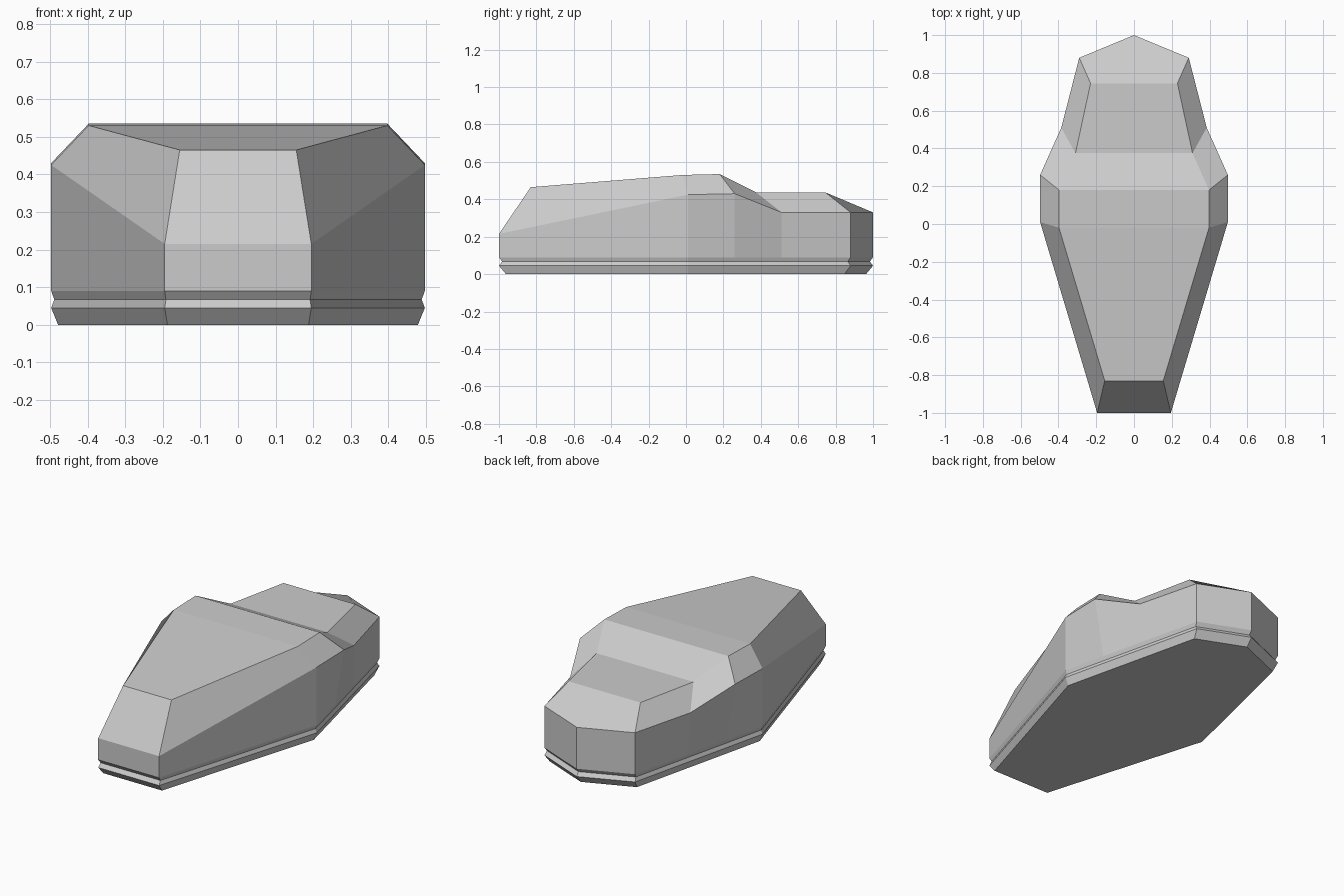
import bpy, bmesh

if "Cube" in bpy.data.objects:
    bpy.data.objects.remove(bpy.data.objects["Cube"])


def ring(half, tip=None):
    """Counter-clockwise loop from the right half, front to back."""
    return half + ([tip] if tip else []) + [(-x, y, z) for x, y, z in reversed(half)]


def make_object(name, loops, caps):
    """Loft neighbouring loops of equal length, then add extra faces."""
    bm = bmesh.new()
    v = [[bm.verts.new(p) for p in loop] for loop in loops]
    for a, b in zip(v, v[1:]):
        if len(a) == len(b):
            for i in range(len(a)):
                j = (i + 1) % len(a)
                bm.faces.new((a[i], a[j], b[j], b[i]))
    caps(bm, v)
    mesh = bpy.data.meshes.new(name)
    bm.to_mesh(mesh)
    bm.free()
    obj = bpy.data.objects.new(name, mesh)
    bpy.context.collection.objects.link(obj)
    return obj


# Plan outline: nose, widest point, shoulder, waist, stern corner
plan = [(.195, -1), (.497, .01), (.438, .26), (.378, .51), (.29, .88)]


def level(z, s):
    return ring([(x * s, y * s, z) for x, y in plan], (0, s, z))


# Base skirt with a V-shaped groove
make_object("base_skirt",
            [level(0, .963), level(.045, 1), level(.067, .983), level(.09, 1)],
            lambda bm, v: bm.faces.new(v[0][::-1]))

# Upper body: walls up to a flared rim, then the canopy and rear deck
rim = ring([(.195, -1, .215), (.497, .01, .425), (.497, .26, .43),
            (.385, .51, .33), (.29, .88, .33)], (0, 1, .33))
roof = ring([(.155, -.83, .465), (.397, -.02, .53), (.397, .18, .535),
             (.31, .375, .437), (.23, .745, .437)])


def upper_faces(bm, v):
    _, h, r = v
    for i in range(4):
        # Chamfers on both sides and the roof strip between them
        bm.faces.new((h[i], h[i + 1], r[i + 1], r[i]))
        bm.faces.new((h[9 - i], h[10 - i], r[9 - i], r[8 - i]))
        bm.faces.new((r[9 - i], r[i], r[i + 1], r[8 - i]))
    # Sloping nose and stern
    bm.faces.new((h[10], h[0], r[0], r[9]))
    bm.faces.new((r[5], r[4], h[4], h[5], h[6]))


make_object("upper_body", [level(.09, 1), rim, roof], upper_faces)
